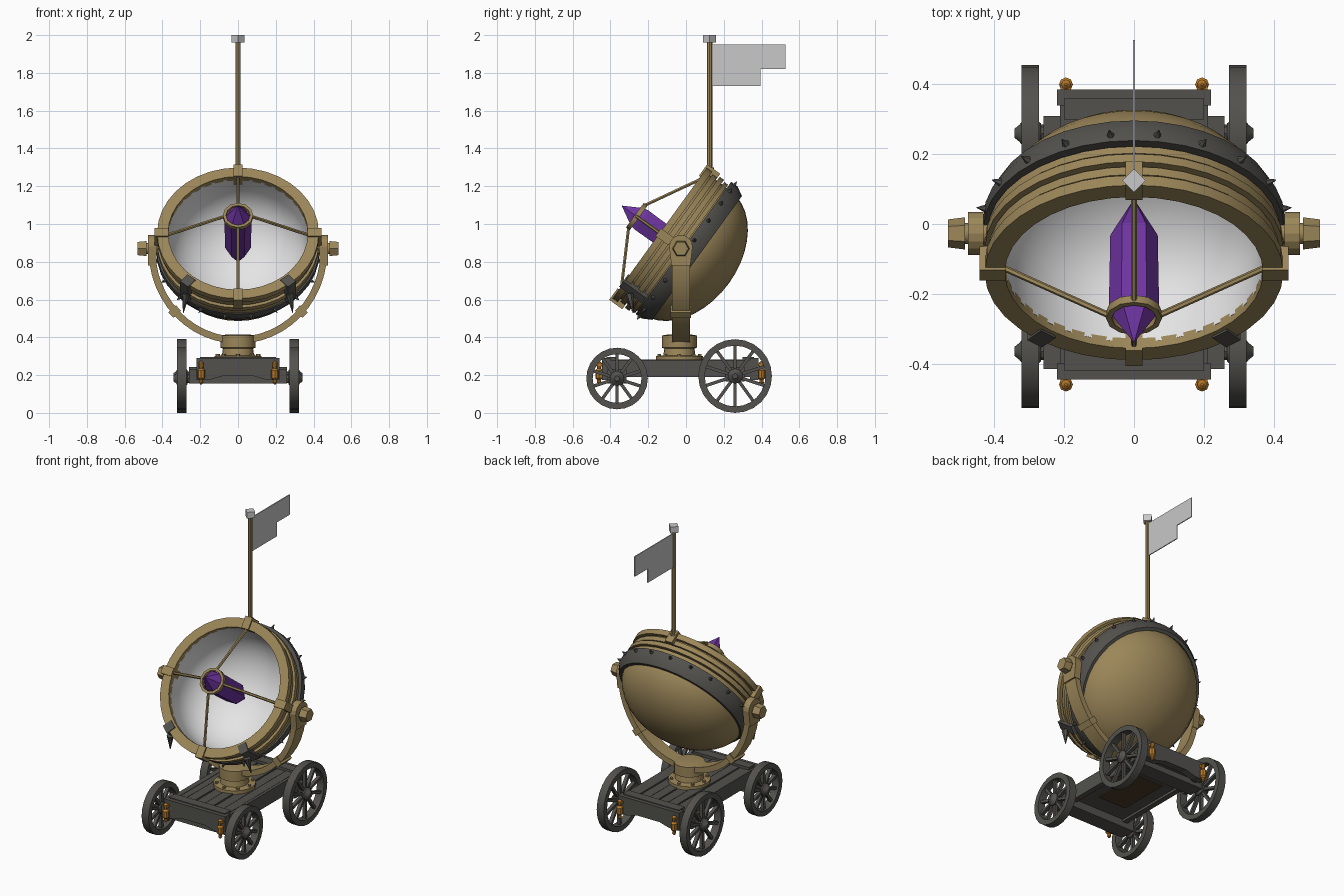
import bpy, bmesh
from math import sin, cos, pi, tau, radians
from mathutils import Vector as V, Matrix

if "Cube" in bpy.data.objects:
    bpy.data.objects.remove(bpy.data.objects["Cube"])

def mat(name, r, g, b):
    m = bpy.data.materials.new(name)
    m.diffuse_color = (r, g, b, 1)
    m.use_nodes = True
    m.node_tree.nodes["Principled BSDF"].inputs["Base Color"].default_value = m.diffuse_color
    return m

GOLD = mat("golden wood", .33, .24, .10)
IRON = mat("dark grey wood", .085, .083, .075)
WHITE = mat("reflector white", .78, .78, .78)
PURPLE = mat("crystal purple", .16, .035, .36)
ORANGE = mat("lantern orange", .48, .19, .02)
CLOTH = mat("flag grey", .58, .58, .58)
BROWN = mat("underside brown", .07, .045, .02)

# Dish frame: local z points out of the dish mouth, local y up along the rim
DISH = Matrix(((1, 0, 0, 0), (0, .586, -.81, -.137), (0, .81, .586, .95), (0, 0, 0, 1)))
ID = Matrix()

def skin(name, loops, mats, cyclic=False, m=ID, smooth=0, rule=None):
    """Join equal-length closed loops of points into a solid."""
    bm = bmesh.new()
    rows = [[bm.verts.new(m @ V(p)) for p in lp] for lp in loops]
    n = len(rows[0])
    for j in range(len(rows) if cyclic else len(rows) - 1):
        a, b = rows[j], rows[(j + 1) % len(rows)]
        for i in range(n):
            f = bm.faces.new((a[i], a[(i + 1) % n], b[(i + 1) % n], b[i]))
            f.material_index = rule(j) if rule else 0
    if not cyclic:
        bm.faces.new(rows[0])
        bm.faces.new(rows[-1]).material_index = rule(len(rows) - 2) if rule else 0
    bmesh.ops.recalc_face_normals(bm, faces=bm.faces)
    me = bpy.data.meshes.new(name)
    bm.to_mesh(me)
    bm.free()
    for x in (mats if isinstance(mats, list) else [mats]):
        me.materials.append(x)
    if smooth:
        me.polygons.foreach_set("use_smooth", [True] * len(me.polygons))
        me.set_sharp_from_angle(angle=radians(smooth))
    ob = bpy.data.objects.new(name, me)
    bpy.context.collection.objects.link(ob)
    return ob

def lathe(name, prof, mats, m=ID, n=36, cyclic=True, smooth=35, rule=None):
    loops = [[(r * cos(tau * i / n), r * sin(tau * i / n), z) for i in range(n)] for r, z in prof]
    return skin(name, loops, mats, cyclic, m, smooth, rule)

def band(name, r0, r1, z0, z1, mt, m=ID, n=36):
    return lathe(name, [(r0, z0), (r1, z0), (r1, z1), (r0, z1)], mt, m, n)

def rod(name, a, b, r, mt, r2=None, n=8, m=ID):
    a, b = m @ V(a), m @ V(b)
    q = (b - a).to_track_quat('Z', 'Y').to_matrix().to_4x4()
    return lathe(name, [(r, 0), (r if r2 is None else r2, (b - a).length)], mt,
                 Matrix.Translation(a) @ q, n, False)

def box(name, c, s, mt, m=ID):
    x, y, z = (k / 2 for k in s)
    sq = [(-x, -y), (x, -y), (x, y), (-x, y)]
    return skin(name, [[(c[0] + p, c[1] + q, c[2] + h) for p, q in sq] for h in (-z, z)], mt, m=m)

# Dish shell: golden outside, white reflector inside
arc = [i * pi / 20 for i in range(11)]
prof = [(.4 * sin(a) + .001, -.17 - .28 * cos(a)) for a in arc]
prof += [(.405, -.02), (.37, -.02)]
k = len(prof) - 1
prof += [(.37 * sin(a) + .001, -.12 - .3 * cos(a)) for a in reversed(arc)]
lathe("dish_shell", prof, [GOLD, WHITE], DISH, 40, False, 40, lambda j: int(j >= k))

# Wooden hoops around the rim
for i, (r, z0, z1) in enumerate([(.428, -.032, .003), (.418, -.07, -.042), (.428, -.108, -.08), (.42, -.14, -.116)]):
    band(f"rim_hoop_{i}", .37 if i == 0 else .395, r, z0, z1, GOLD, DISH)

# Spiked iron band behind the hoops
SHIFT = DISH @ Matrix.Translation((0, .01, 0))
lathe("iron_band", [(.39, -.145), (.432, -.145), (.432, -.185), (.405, -.235), (.385, -.235)], IRON, SHIFT)
for i in range(20):
    a = tau * (i + .5) / 20
    d = V((cos(a), sin(a), 0))
    rod("band_spike", d * .425 + V((0, 0, -.168)), d * .457 + V((0, 0, -.168)), .014, IRON, .001, 6, SHIFT)

# Rim clasps, and dark straps with hanging points
for i in range(4):
    box("rim_clasp", (.405, 0, -.03), (.075, .05, .085), GOLD, DISH @ Matrix.Rotation(i * pi / 2, 4, 'Z'))
for s in (-1, 1):
    turn = DISH @ Matrix.Rotation(-pi / 2 + s * .7, 4, 'Z')
    box("iron_strap", (.412, 0, -.065), (.06, .055, .15), IRON, turn)
    tip = V((s * .275, -.30, .63))
    rod("strap_point", tip, tip + V((s * .015, .02, -.1)), .022, IRON, .002, 6)

# Crystal with holder ring and four struts
lathe("crystal", [(.001, -.256), (.068, -.13), (.072, .12), (.066, .15), (.001, .25)], PURPLE, DISH, 6, False, 0)
band("crystal_holder", .064, .08, .14, .165, GOLD, DISH, 12)
for i in range(4):
    a = i * pi / 2
    rod("crystal_strut", (.075 * cos(a), .075 * sin(a), .152), (.385 * cos(a), .385 * sin(a), -.02),
        .009, GOLD, n=6, m=DISH)

# Flag on its pole
rod("flag_pole", (0, .125, 1.24), (0, .125, 1.97), .014, GOLD)
rod("pole_cap", (0, .125, 1.96), (0, .125, 2.0), .034, CLOTH, n=4)
rod("pole_socket", (0, .125, 1.24), (0, .125, 1.3), .024, GOLD)
flag = [(.135, 1.73), (.395, 1.73), (.395, 1.82), (.527, 1.82), (.527, 1.95), (.135, 1.95)]
skin("flag", [[(x, y, z) for y, z in flag] for x in (-.003, .003)], CLOTH)

# U-shaped yoke with pivots
PY = -.027
loops = []
for i in range(25):
    a = pi + pi * i / 24
    w = .047
    loops.append([((.455 + t) * cos(a), PY + y, .86 + (.475 + t) * sin(a))
                  for t, y in ((-.018, -w), (.018, -w), (.018, w), (-.018, w))])
skin("yoke", loops, GOLD, smooth=35)
for s in (-1, 1):
    # rounded pivot plate
    pts = [(.062 * cos(pi * i / 8), .88 + .062 * sin(pi * i / 8)) for i in range(9)] + [(-.05, .78), (.05, .78)]
    skin("pivot_plate", [[(s * x, PY + y, z) for y, z in pts] for x in (.432, .476)], GOLD)
    rod("pivot_pin", (s * .39, PY, .87), (s * .49, PY, .87), .03, GOLD, n=12)
    rod("pivot_nut", (s * .485, PY, .87), (s * .533, PY, .87), .046, GOLD, .04, 6)
    a = radians(-43)
    place = Matrix.Translation((s * .335, PY, .86 + .475 * sin(a))) @ Matrix.Rotation(-s * a, 4, 'Y')
    box("yoke_clamp", (0, 0, 0), (.055, .108, .04), GOLD, place)

# Turntable
T = Matrix.Translation((0, PY - .008, 0))
lathe("turntable", [(.125, .275), (.125, .3), (.085, .305), (.08, .34), (.092, .345), (.092, .41), (.06, .415)],
      GOLD, T, 20, False)
for i in range(8):
    a = tau * i / 8
    rod("turntable_bolt", (.107 * cos(a), .107 * sin(a), .295), (.107 * cos(a), .107 * sin(a), .312), .011, GOLD, n=6, m=T)

# Wagon deck: planks, side beams, arched end boards
for i in range(6):
    box("deck_plank", (-.165 + i * .066, -.03, .26 + .004 * (i % 2)), (.06, .8, .035), IRON)
box("deck_underside", (0, -.03, .225), (.37, .78, .04), IRON)
box("underside_panel", (0, -.03, .203), (.2, .34, .008), BROWN)
for s in (-1, 1):
    box("side_beam", (s * .195, -.03, .235), (.035, .78, .09), IRON)
    arch = [(-.22, .29), (-.22, .175), (-.15, .175), (-.08, .195), (.08, .195), (.15, .175), (.22, .175), (.22, .29)]
    skin("end_board", [[(x, -.03 + s * y, z) for x, z in arch] for y in (.37, .415)], IRON)
    box("cross_plank", (0, -.03 + s * .36, .285), (.4, .06, .02), IRON)

# Wheels, axles and lanterns
def wheel(x, y, z, r):
    m = Matrix.Translation((x, y, z)) @ Matrix.Rotation(pi / 2 if x > 0 else -pi / 2, 4, 'Y')
    band("wheel_rim", r - .034, r, -.025, .025, IRON, m, 24)
    lathe("wheel_hub", [(.03, -.03), (.04, -.02), (.04, .02), (.025, .032), (.014, .045)], IRON, m, 10, False)
    for i in range(10):
        box("wheel_spoke", (r / 2, 0, 0), (r - .05, .017, .022), IRON, m @ Matrix.Rotation(tau * i / 10, 4, 'Z'))

for y, z, r in ((-.365, .182, .163), (.26, .195, .195)):
    rod("axle", (-.3, y, z), (.3, y, z), .025, IRON)
    box("axle_housing", (0, y, z + .01), (.52, .1, .075), IRON)
    for s in (-1, 1):
        wheel(s * .297, y, z, r)

for s in (-1, 1):
    for y in (-.46, .4):
        m = Matrix.Translation((s * .195, y, 0))
        lathe("lantern", [(.004, .15), (.012, .16), (.01, .175), (.02, .185), (.02, .225), (.01, .235),
                          (.014, .25), (.014, .265), (.004, .275)], ORANGE, m, 8, False)
        box("lantern_bracket", (0, .012 if y < 0 else -.012, .255), (.03, .03, .015), ORANGE, m)
